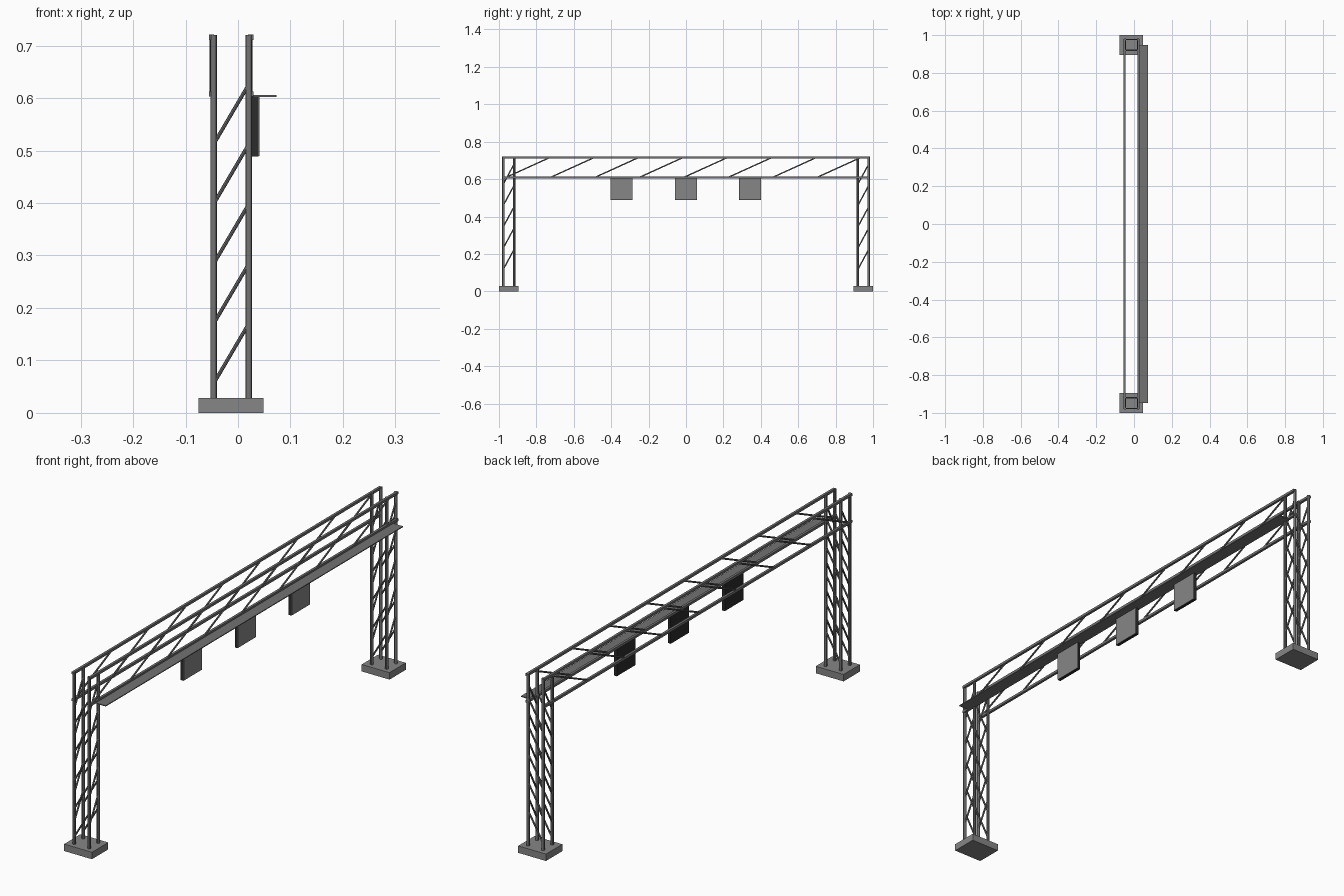
import bpy
from mathutils import Vector

cube = bpy.data.objects.get("Cube")
if cube:
    bpy.data.objects.remove(cube, do_unlink=True)


def material(name, value):
    mat = bpy.data.materials.new(name)
    mat.use_nodes = True
    colour = (value, value, value, 1)
    mat.diffuse_color = colour
    mat.node_tree.nodes["Principled BSDF"].inputs["Base Color"].default_value = colour
    return mat


concrete = material("concrete grey", 0.24)
steel = material("steel grey", 0.17)
sign_grey = material("sign face grey", 0.24)
dark = material("dark housing", 0.025)


def box(name, low, high, mat):
    low, high = Vector(low), Vector(high)
    bpy.ops.mesh.primitive_cube_add(size=1, location=(low + high) / 2)
    obj = bpy.context.object
    obj.name = name
    obj.scale = high - low
    bpy.ops.object.transform_apply(location=False, rotation=False, scale=True)
    obj.data.materials.append(mat)
    return obj


def tube(name, start, end, radius, sides=8):
    start, end = Vector(start), Vector(end)
    axis = end - start
    bpy.ops.mesh.primitive_cylinder_add(vertices=sides, radius=radius, depth=axis.length,
                                        location=(start + end) / 2)
    obj = bpy.context.object
    obj.name = name
    obj.rotation_euler = axis.to_track_quat('Z', 'Y').to_euler()
    obj.data.materials.append(steel)
    bpy.ops.object.shade_smooth_by_angle()
    return obj


POST_X = (-0.0465, 0.0205)
CHORD_X = (-0.0505, 0.0245)
TOP_Z, LOW_Z = 0.716, 0.608
BRACE = 0.0035
STEP = 0.114

# Two lattice towers on footings
for side, label in ((-1, "front"), (1, "back")):
    mid = side * 0.948
    post_y = (mid - 0.029, mid + 0.029)
    box(label + "_footing", (-0.0755, mid - 0.052, 0), (0.0485, mid + 0.052, 0.028), concrete)
    for x in POST_X:
        for y in post_y:
            tube(label + "_tower_post", (x, y, 0.02), (x, y, 0.72), 0.0062, 12)
    for i in range(5):
        z = 0.062 + i * STEP
        for y in post_y:
            tube(label + "_tower_cross_brace", (POST_X[0], y, z - 0.006),
                 (POST_X[1], y, z + 0.108), BRACE)
        z += 0.055
        for x in POST_X:
            tube(label + "_tower_side_brace", (x, post_y[0], z),
                 (x, post_y[1], z + 0.108), BRACE)

# Spanning truss: four chords with slanted braces on both sides
for x in CHORD_X:
    for z in (TOP_Z, LOW_Z):
        box("truss_chord", (x - 0.005, -0.98, z - 0.005), (x + 0.005, 0.98, z + 0.005), steel)
    for i in range(8):
        y = -0.965 + i * 0.2375
        tube("truss_brace", (x, y, LOW_Z), (x, y + 0.238, TOP_Z), BRACE)

# Maintenance walkway
box("walkway", (0.022, -0.947, 0.602), (0.073, 0.947, 0.6055), steel)

# Hanging sign panels with a dark housing and a paler face
for y in (-0.345, 0, 0.343):
    box("sign_housing", (0.027, y - 0.059, 0.489), (0.039, y + 0.059, 0.604), dark)
    box("sign_face", (0.039, y - 0.058, 0.49), (0.0405, y + 0.058, 0.603), sign_grey)
